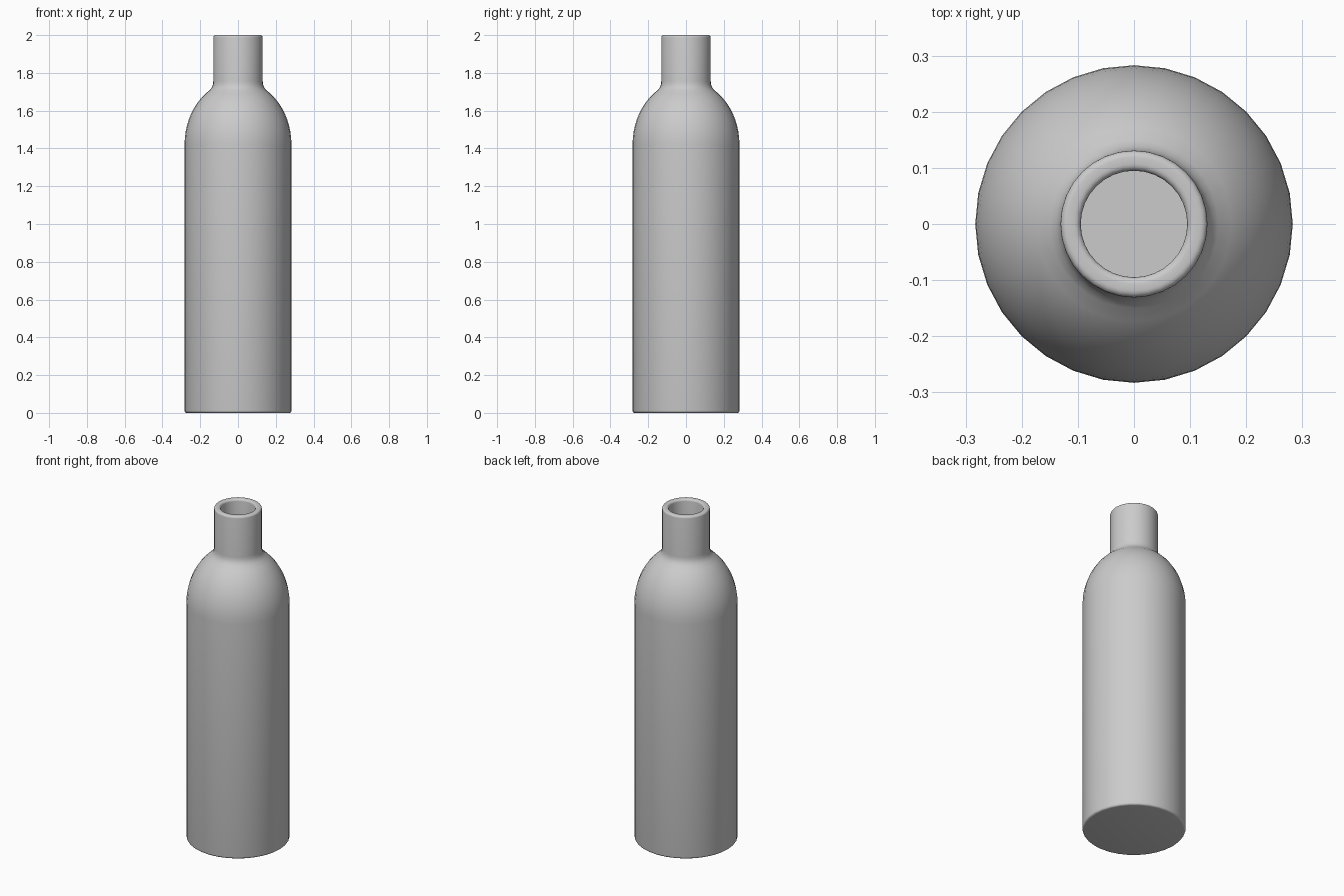
import bpy, bmesh
from math import sin, cos, pi, radians

cube = bpy.data.objects.get("Cube")
if cube:
    bpy.data.objects.remove(cube, do_unlink=True)

SIDES = 32
WALL = 0.037
BODY_R, NECK_R, MOUTH_R = 0.283, 0.131, 0.095
SHOULDER_Z, DOME_H = 1.42, 0.34


def dome(radius, height, end, steps=10):
    """Quarter-ellipse shoulder from the body up to the angle end (degrees)."""
    angles = [radians(end) * i / steps for i in range(steps + 1)]
    return [(radius * cos(a), SHOULDER_Z + height * sin(a)) for a in angles]


def fillet(r, z, size, start, steps=4):
    """Quarter-round corner centred on (r, z), beginning at the angle start."""
    angles = [radians(start) + pi / 2 * i / steps for i in range(steps + 1)]
    return [(r + size * cos(a), z + size * sin(a)) for a in angles]


# Profile: rounded base, body, shoulder, neck, rolled lip, then the inner wall
profile = [(0, 0)]
profile += fillet(BODY_R - 0.012, 0.012, 0.012, -90)
profile += dome(BODY_R, DOME_H, 58)
profile += [(0.139, 1.722), (0.133, 1.737), (NECK_R, 1.755)]
profile += fillet(NECK_R - 0.012, 1.988, 0.012, 0)
profile += fillet(MOUTH_R + 0.012, 1.988, 0.012, 90)
profile += [(MOUTH_R, 1.71)]
profile += dome(BODY_R - WALL, DOME_H - WALL, 62)[::-1]
profile += [(BODY_R - WALL, WALL), (0, WALL)]

# Spin the profile into the bottle
bm = bmesh.new()
verts = [bm.verts.new((r, 0, z)) for r, z in profile]
edges = [bm.edges.new(pair) for pair in zip(verts, verts[1:])]
bmesh.ops.spin(bm, geom=verts + edges, cent=(0, 0, 0), axis=(0, 0, 1),
               angle=2 * pi, steps=SIDES, use_duplicate=False)
bmesh.ops.remove_doubles(bm, verts=bm.verts, dist=0.0005)
bmesh.ops.recalc_face_normals(bm, faces=bm.faces)
mesh = bpy.data.meshes.new("bottle")
bm.to_mesh(mesh)
bm.free()
bottle = bpy.data.objects.new("bottle", mesh)
bpy.context.collection.objects.link(bottle)

# Plain grey material
grey = bpy.data.materials.new("light grey")
grey.use_nodes = True
colour = (0.6, 0.6, 0.6, 1)
grey.diffuse_color = colour
grey.node_tree.nodes["Principled BSDF"].inputs["Base Color"].default_value = colour
mesh.materials.append(grey)

# Smooth shading with crisp corners
bpy.ops.object.select_all(action="DESELECT")
bottle.select_set(True)
bpy.context.view_layer.objects.active = bottle
bpy.ops.object.shade_smooth_by_angle(angle=radians(40))
